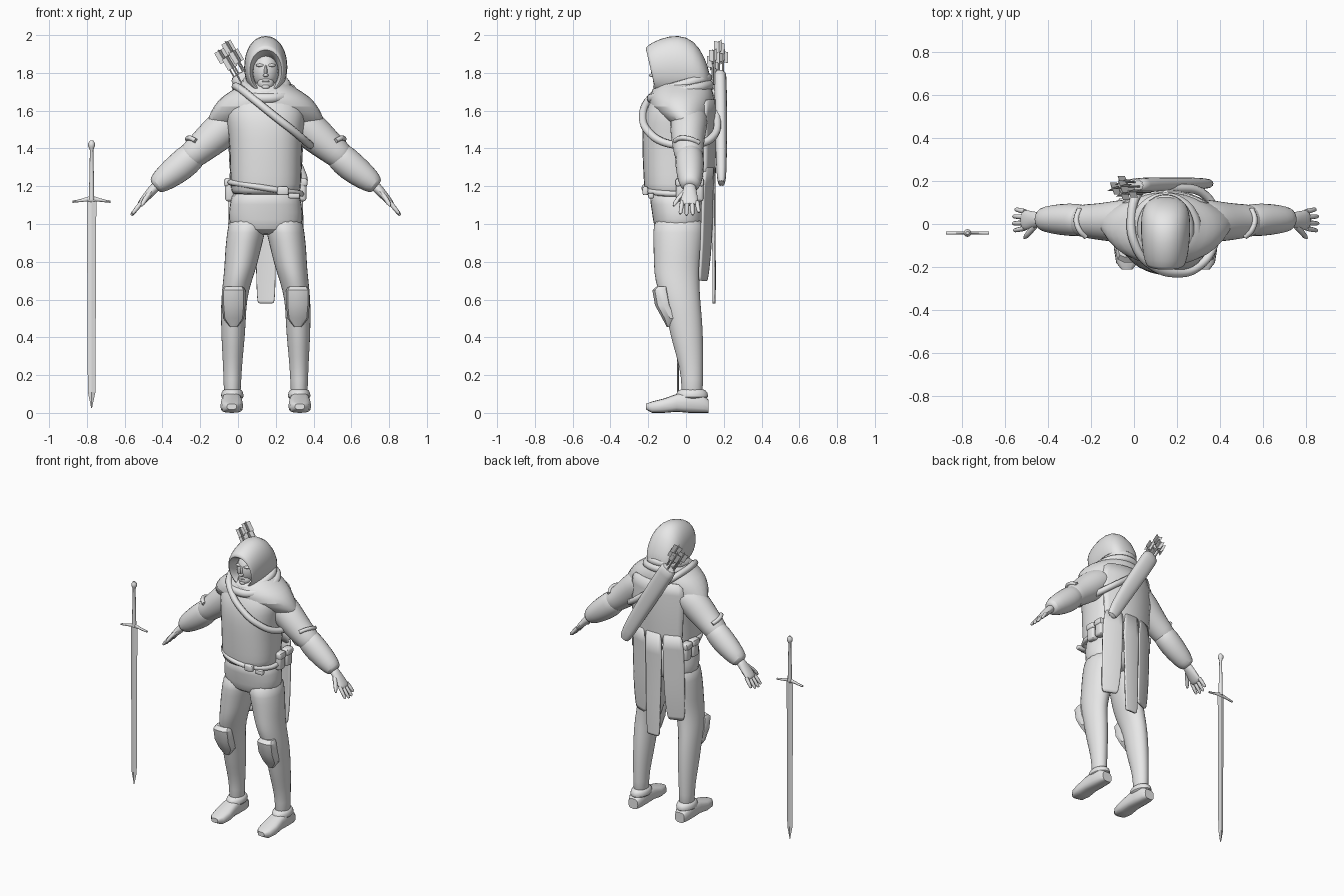
import bpy, bmesh, math
from mathutils import Vector

if "Cube" in bpy.data.objects:
    bpy.data.objects.remove(bpy.data.objects["Cube"])

BODY_X = 0.147
V = Vector
grey = bpy.data.materials.new("plain grey")
grey.use_nodes = True
grey.diffuse_color = (0.8, 0.8, 0.8, 1)
grey.node_tree.nodes["Principled BSDF"].inputs["Base Color"].default_value = (0.8, 0.8, 0.8, 1)


def finish(name, bm, mirror=False, smooth=1, x=BODY_X, angle=45):
    bmesh.ops.recalc_face_normals(bm, faces=bm.faces)
    me = bpy.data.meshes.new(name)
    bm.to_mesh(me)
    bm.free()
    me.materials.append(grey)
    me.shade_smooth()
    me.set_sharp_from_angle(angle=math.radians(angle))
    ob = bpy.data.objects.new(name, me)
    ob.location.x = x
    bpy.context.collection.objects.link(ob)
    if mirror:
        ob.modifiers.new("mirror", 'MIRROR').use_mirror_merge = False
    if smooth:
        ob.modifiers.new("smooth", 'SUBSURF').levels = smooth
    return ob


def skin(bm, rings, n=16, power=2.0, caps=(True, True)):
    """Loft rings of (centre, half axis, half axis)."""
    rows = []
    for c, a, b in rings:
        row = []
        for i in range(n):
            t = 2 * math.pi * i / n
            u, w = math.cos(t), math.sin(t)
            u = math.copysign(abs(u) ** (2 / power), u)
            w = math.copysign(abs(w) ** (2 / power), w)
            row.append(bm.verts.new(V(c) + V(a) * u + V(b) * w))
        rows.append(row)
    for r, s in zip(rows, rows[1:]):
        for i in range(n):
            j = (i + 1) % n
            bm.faces.new((r[i], r[j], s[j], s[i]))
    for wanted, row in zip(caps, (rows[0], rows[-1])):
        if wanted:
            bm.faces.new(row)


def level(z, rx, front, back, x=0):
    """Horizontal ring from its height, half width, front and back."""
    return ((x, (front + back) / 2, z), (rx * 1.02, 0, 0), (0, (back - front) * 0.51, 0))


def stack(name, data, mirror=False, power=2.0, caps=(True, True), smooth=1):
    bm = bmesh.new()
    skin(bm, [level(*d) for d in data], 16, power, caps)
    return finish(name, bm, mirror, smooth)


def tube(bm, path, n=12, power=2.0):
    """Tube through (point, half width along y, half width across)."""
    pts = [V(p[0]) for p in path]
    rings = []
    for i, (p, ra, rb) in enumerate(path):
        t = (pts[min(i + 1, len(pts) - 1)] - pts[max(i - 1, 0)]).normalized()
        across = t.cross(V((0, 1, 0))).normalized()
        rings.append((p, across.cross(t) * ra, across * rb))
    skin(bm, rings, n, power)


def loop(name, points, radius, cyclic=True, x=BODY_X):
    """Round band following a smooth path."""
    cu = bpy.data.curves.new(name, 'CURVE')
    cu.dimensions = '3D'
    cu.bevel_depth, cu.bevel_resolution, cu.resolution_u = radius, 2, 6
    sp = cu.splines.new('BEZIER')
    sp.bezier_points.add(len(points) - 1)
    for b, p in zip(sp.bezier_points, points):
        b.co = p
        b.handle_left_type = b.handle_right_type = 'AUTO'
    sp.use_cyclic_u = cyclic
    cu.use_fill_caps = True
    cu.materials.append(grey)
    ob = bpy.data.objects.new(name, cu)
    ob.location.x = x
    bpy.context.collection.objects.link(ob)


def block(bm, centre, size, bevel=0.0):
    made = bmesh.ops.create_cube(bm, size=1)["verts"]
    for v in made:
        v.co = V(centre) + V(a * b for a, b in zip(v.co, size))
    if bevel:
        edges = list({e for v in made for e in v.link_edges})
        bmesh.ops.bevel(bm, geom=edges, offset=bevel, segments=2, affect='EDGES', profile=0.5)


# Torso, trousers and legs
stack("tunic", [(1.15, .172, -.205, .09), (1.17, .183, -.22, .1), (1.25, .188, -.225, .11),
                (1.4, .19, -.232, .13), (1.5, .2, -.232, .14), (1.58, .215, -.22, .145),
                (1.64, .2, -.195, .145), (1.7, .14, -.16, .13), (1.74, .11, -.14, .11)], power=2.4)
stack("hips", [(1.2, .178, -.205, .095), (1.1, .19, -.185, .1), (1.02, .2, -.175, .1),
               (.97, .18, -.165, .09), (.94, .1, -.12, .06)], power=2.3)
stack("legs", [(1.05, .105, -.17, .1, .09), (.95, .1, -.175, .095, .105), (.87, .095, -.172, .085, .12),
               (.78, .086, -.17, .075, .132), (.7, .076, -.165, .07, .15), (.6, .068, -.13, .075, .169),
               (.5, .066, -.1, .085, .171), (.4, .062, -.08, .09, .173), (.3, .054, -.05, .092, .175),
               (.18, .046, -.02, .09, .177), (.06, .046, -.03, .09, .177)], mirror=True)
stack("boot_cuffs", [(.13, .045, -.03, .095, .177), (.11, .058, -.05, .115, .177),
                     (.08, .062, -.06, .12, .177), (.07, .045, -.04, .1, .177)], mirror=True)

bm = bmesh.new()
skin(bm, [((.18, y, (lo + hi) / 2), (rx, 0, 0), (0, 0, (hi - lo) / 2)) for y, rx, lo, hi in (
    (.118, .036, 0, .07), (.09, .048, 0, .095), (.02, .052, 0, .115), (-.05, .055, .006, .1),
    (-.12, .06, 0, .075), (-.18, .05, 0, .06), (-.212, .025, .018, .048))], 16, 3)
finish("shoes", bm, True, 0)

# Knee plates
bm = bmesh.new()
skin(bm, [((.17, y, z), (rx, 0, 0), (0, d, 0)) for z, rx, y, d in (
    (.67, .05, -.125, .03), (.65, .062, -.135, .045), (.57, .062, -.12, .046),
    (.5, .055, -.085, .042), (.455, .02, -.085, .018))], 10, 2.6)
finish("knee_plates", bm, True, 0, angle=35)

# Arms with sleeves, bracers, hands and fingers
bm = bmesh.new()
tube(bm, [((.1, .02, 1.6), .1, .08), ((.19, .015, 1.54), .105, .105), ((.27, .01, 1.465), .095, .1),
          ((.34, .012, 1.405), .085, .085), ((.39, .015, 1.365), .08, .08), ((.43, .018, 1.325), .06, .06)])
finish("sleeves", bm, True)
bm = bmesh.new()
tube(bm, [((.36, .015, 1.385), .06, .06), ((.385, .018, 1.365), .078, .082), ((.45, .02, 1.305), .08, .085),
          ((.53, .022, 1.245), .07, .072), ((.58, .022, 1.205), .056, .054), ((.59, .022, 1.197), .035, .032)])
finish("bracers", bm, True)
loop_points = ((.37, -.06, 1.44), (.40, -.03, 1.455), (.415, .02, 1.45), (.4, .07, 1.43))
for side, label in ((1, "left"), (-1, "right")):
    loop(label + "_elbow_tie", [(side * px, py, pz) for px, py, pz in loop_points], .013, False)
bm = bmesh.new()
tube(bm, [((.57, .02, 1.21), .035, .03), ((.6, .02, 1.18), .036, .027), ((.635, .018, 1.14), .047, .022),
          ((.66, .018, 1.112), .048, .018), ((.67, .018, 1.1), .04, .012)])
finish("palms", bm, True)
bm = bmesh.new()
for i in range(4):
    y = -.02 + i * .026
    reach = (.9, 1, .97, .78)[i]
    spread = (i - 1.5) * .007
    tube(bm, [((.655 + .057 * k * reach, y + spread * k, 1.118 - .072 * k * reach), r, r)
              for k, r in ((0, .012), (.5, .0115), (.9, .0095), (1, .005))], 8)
tube(bm, [((.61, -.01, 1.165), .016, .015), ((.635, -.04, 1.135), .013, .013),
          ((.65, -.058, 1.11), .011, .011), ((.658, -.066, 1.095), .005, .005)], 8)
finish("fingers", bm, True, 0)

# Shoulder mantle and neck folds
stack("mantle", [(1.76, .11, -.13, .12), (1.72, .155, -.17, .135), (1.68, .23, -.195, .15),
                 (1.62, .28, -.2, .15), (1.57, .302, -.15, .135), (1.53, .318, -.1, .115),
                 (1.525, .28, -.08, .1)], caps=(True, False))
for name, rx, front, back, zf, zb, r in (("upper_neck_fold", .105, -.155, .11, 1.695, 1.775, .028),
                                         ("lower_neck_fold", .14, -.18, .12, 1.665, 1.735, .028)):
    pts = []
    for i in range(12):
        a = math.tau * i / 12
        m = (1 + math.cos(a)) / 2
        pts.append((rx * math.sin(a), back + (front - back) * m, zb + (zf - zb) * m))
    loop(name, pts, r)

# Hood: tilted rings from the inside of the opening to the back of the head
bm = bmesh.new()
hood = []
for yt, zt, yb, zb, w in ((-.1, 1.88, -.09, 1.72, .068), (-.17, 1.895, -.145, 1.71, .074),
                          (-.222, 1.925, -.165, 1.70, .086), (-.21, 1.945, -.155, 1.69, .096),
                          (-.14, 1.985, -.12, 1.68, .109), (-.04, 2.007, -.05, 1.67, .117),
                          (.045, 1.975, .03, 1.67, .117), (.1, 1.885, .09, 1.68, .1),
                          (.13, 1.79, .125, 1.71, .055)):
    top, low = V((0, yt, zt)), V((0, yb, zb))
    hood.append(((top + low) / 2, (w, 0, 0), (top - low) / 2))
skin(bm, hood, 18, 2.1, (False, True))
finish("hood", bm)

# Face with nose, brow, lips and beard
bm = bmesh.new()
for c, s in (((0, -.095, 1.81), (.07, .078, .1)), ((0, -.128, 1.745), (.045, .044, .042)),
             ((0, -.172, 1.787), (.014, .024, .01)), ((0, -.165, 1.81), (.009, .02, .032)),
             ((0, -.162, 1.755), (.022, .013, .006)), ((.028, -.153, 1.84), (.024, .018, .009)),
             ((-.028, -.153, 1.84), (.024, .018, .009)), ((0, -.158, 1.727), (.022, .016, .016))):
    for v in bmesh.ops.create_uvsphere(bm, u_segments=16, v_segments=10, radius=1)["verts"]:
        v.co = V(c) + V(a * b for a, b in zip(v.co, s))
finish("face", bm, smooth=0)


# Back cloak: one upper panel and three hanging strips
def cloth(name, rows, columns=6):
    bm = bmesh.new()
    grid = []
    for z, x0, x1, y in rows:
        xs = [x0 + (x1 - x0) * i / columns for i in range(columns + 1)]
        grid.append([bm.verts.new((x, y - 1.5 * x * x, z)) for x in xs])
    for r, s in zip(grid, grid[1:]):
        for i in range(columns):
            bm.faces.new((r[i], r[i + 1], s[i + 1], s[i]))
    ob = finish(name, bm)
    mod = ob.modifiers.new("thickness", 'SOLIDIFY')
    mod.thickness, mod.offset = .014, 0


cloth("cloak_back", [(1.66, -.2, .2, .15), (1.5, -.2, .2, .157), (1.35, -.19, .19, .153), (1.24, -.19, .19, .148)])
cloth("cloak_centre_strip", [(1.3, -.064, .064, .151), (1.0, -.056, .056, .148), (.75, -.05, .052, .152),
                             (.6, -.046, .048, .15), (.58, -.04, .042, .15)])
for s, label in ((1, "left"), (-1, "right")):
    rows = ((1.3, .066, .19, .15), (1.1, .068, .196, .143), (.9, .072, .195, .14), (.74, .08, .19, .125), (.7, .09, .18, .12))
    cloth("cloak_%s_strip" % label, [(z, min(s * a, s * b), max(s * a, s * b), y) for z, a, b, y in rows])

# Quiver and arrows
bm = bmesh.new()
tube(bm, [((-.145, .18, 1.8), .034, .055), ((-.13, .18, 1.775), .036, .058), ((-.03, .185, 1.61), .034, .058),
          ((.08, .186, 1.43), .032, .054), ((.17, .188, 1.27), .028, .046), ((.205, .188, 1.2), .02, .034)], 12, 2.5)
finish("quiver", bm)
bm = bmesh.new()
direction = V((-.5, 0, .86)).normalized()
across = V((.86, 0, .5)).normalized()
for off, y, length in ((-.03, .165, .17), (.025, .175, .19), (0, .195, .15), (-.012, .14, .12), (.035, .15, .13)):
    start = V((-.14, y, 1.79)) + across * off
    end = start + direction * length
    tube(bm, [(start - direction * .08, .005, .005), (end, .005, .005)], 6)
    for turn in (.4, .4 + math.pi / 2):
        wing = across * math.cos(turn) + V((0, 1, 0)) * math.sin(turn)
        mid = end - direction * .04
        skin(bm, [(mid + direction * k, wing * .03, wing.cross(direction) * .002) for k in (-.032, .035)], 4)
finish("arrows", bm, smooth=0, angle=30)

# Chest strap, belt, buckle and pouches
loop("chest_strap", [(-.14, -.1, 1.72), (-.07, -.19, 1.665), (.06, -.228, 1.56), (.15, -.2, 1.49), (.22, -.11, 1.43),
                     (.235, .02, 1.42), (.19, .13, 1.45), (.02, .165, 1.58), (-.12, .15, 1.69), (-.16, .02, 1.725)], .021)
loop("belt", [(.187 * math.sin(a), -.06 - .16 * math.cos(a), 1.19 - .03 * math.sin(a))
              for a in (math.tau * i / 16 for i in range(16))], .016)
bm = bmesh.new()
block(bm, (.09, -.215, 1.175), (.06, .03, .045), .008)
block(bm, (.15, -.185, 1.15), (.06, .03, .03), .008)
finish("buckle", bm, smooth=0)
bm = bmesh.new()
for y in (-.02, .06):
    block(bm, (.19, y, 1.18), (.05, .065, .12), .014)
    block(bm, (.193, y, 1.22), (.055, .07, .045), .012)
finish("belt_pouches", bm, True, 0)

# Sword standing apart on the right
SWORD_X = -.775
bm = bmesh.new()
skin(bm, [((0, -.042, z), (w, 0, 0), (0, .005, 0)) for z, w in ((.025, .002), (.11, .02), (1.13, .025))], 4)
finish("blade", bm, smooth=0, x=SWORD_X, angle=10)
bm = bmesh.new()
skin(bm, [((x, -.042, z), (0, .008, 0), (0, 0, h)) for x, z, h in (
    (-.1, 1.118, .006), (-.07, 1.122, .007), (-.02, 1.132, .012), (0, 1.132, .02),
    (.02, 1.132, .012), (.07, 1.122, .007), (.1, 1.118, .006))], 8)
finish("guard", bm, smooth=0, x=SWORD_X)
bm = bmesh.new()
skin(bm, [((0, -.042, z), (r, 0, 0), (0, r, 0)) for z, r in ((1.13, .014), (1.25, .012), (1.39, .009), (1.4, .012),
          (1.412, .018), (1.428, .018), (1.442, .008))], 12)
finish("grip_and_pommel", bm, smooth=0, x=SWORD_X)
